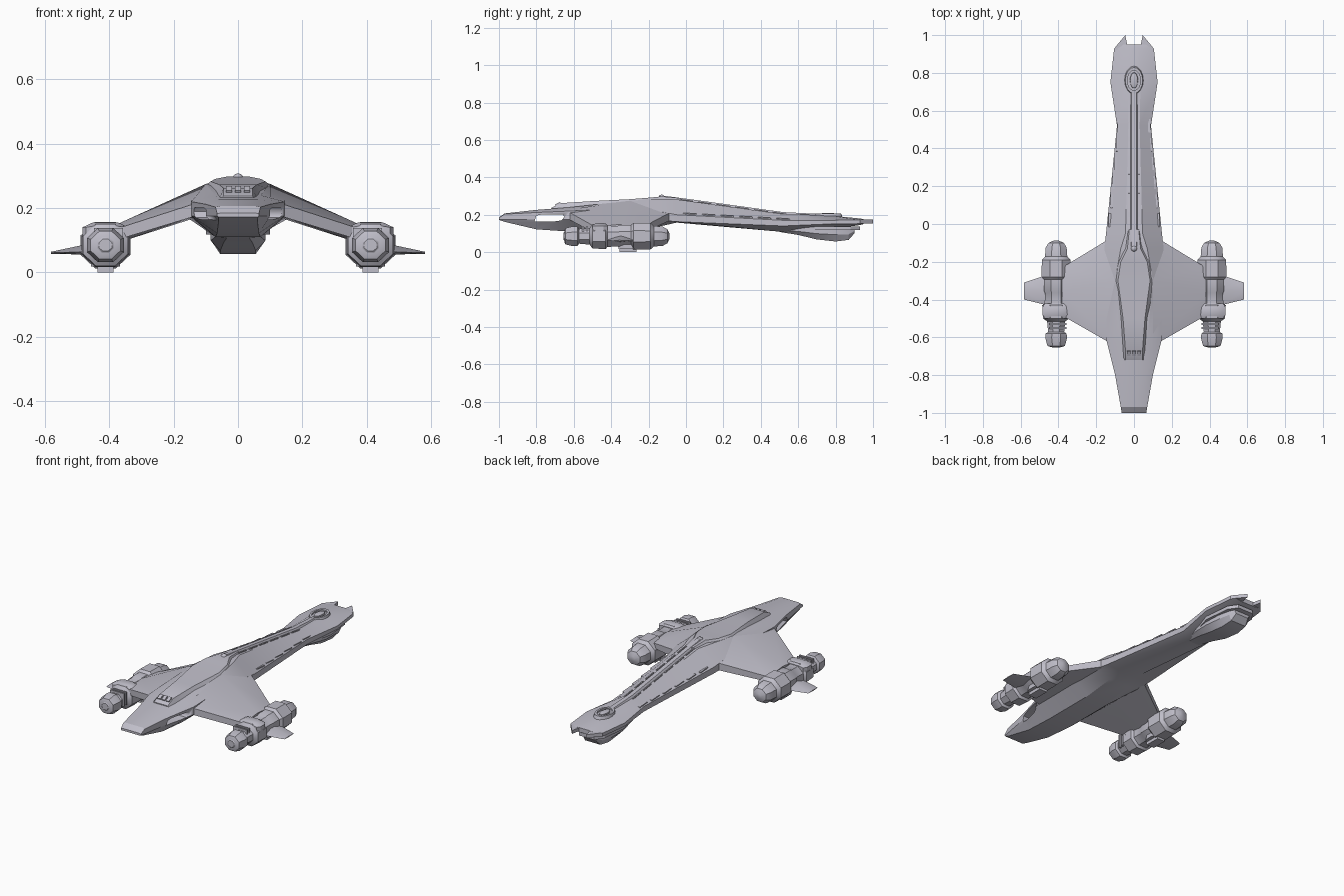
import bpy, bmesh, math
from mathutils import Vector, Matrix

cube = bpy.data.objects.get("Cube")
if cube:
    bpy.data.objects.remove(cube, do_unlink=True)

mat = bpy.data.materials.new("lilac_grey")
mat.use_nodes = True
colour = (0.53, 0.52, 0.59, 1)
mat.diffuse_color = colour
mat.node_tree.nodes["Principled BSDF"].inputs["Base Color"].default_value = colour


def finish(name, bm, angle=25):
    bmesh.ops.recalc_face_normals(bm, faces=bm.faces)
    mesh = bpy.data.meshes.new(name)
    bm.to_mesh(mesh)
    bm.free()
    mesh.materials.append(mat)
    ob = bpy.data.objects.new(name, mesh)
    bpy.context.collection.objects.link(ob)
    bpy.ops.object.select_all(action='DESELECT')
    ob.select_set(True)
    bpy.context.view_layer.objects.active = ob
    bpy.ops.object.shade_smooth_by_angle(angle=math.radians(angle))
    return ob


def loft(name, rings, angle=25):
    """Skin a list of equal closed rings and cap both ends."""
    bm = bmesh.new()
    rows = [[bm.verts.new(p) for p in ring] for ring in rings]
    n = len(rows[0])
    for a, b in zip(rows, rows[1:]):
        for i in range(n):
            j = (i + 1) % n
            bm.faces.new((a[i], a[j], b[j], b[i]))
    bm.faces.new(rows[0])
    bm.faces.new(rows[-1])
    return finish(name, bm, angle)


def ring(y, half):
    """Mirror a half section, listed top to bottom, about x = 0."""
    return [(x, y, z) for x, z in half] + [(-x, y, z) for x, z in reversed(half)]


def prism(name, outline, z0, z1):
    return loft(name, [[(x, y, z) for x, y in outline] for z in (z0, z1)])


def box(name, centre, size, rot=0):
    bm = bmesh.new()
    m = Matrix.Translation(centre) @ Matrix.Rotation(rot, 4, 'X') @ Matrix.Diagonal((*size, 1))
    bmesh.ops.create_cube(bm, size=1, matrix=m)
    return finish(name, bm)


def lathe(name, x, z, profile, sides=8, squash=0.93):
    rings = []
    for y, r in profile:
        turn = [math.tau * (i + 0.5) / sides for i in range(sides)]
        rings.append([(x + r * math.cos(t), y, z + squash * r * math.sin(t)) for t in turn])
    return loft(name, rings, 35)


# Hull: y, deck half width, deck z, chine half width, chine top, chine bottom, keel half width, keel z
stations = [
    (-1.0, .05, .185, .065, .183, .175, .06, .172),
    (-.97, .055, .207, .07, .203, .175, .06, .162),
    (-.80, .06, .226, .10, .212, .175, .065, .122),
    (-.62, .07, .24, .145, .22, .175, .07, .11),
    (-.30, .10, .275, .15, .235, .175, .07, .11),
    (-.13, .07, .285, .157, .215, .17, .06, .14),
    (-.05, .045, .282, .148, .20, .163, .05, .158),
    (.52, .03, .203, .09, .17, .14, .05, .108),
    (.75, .035, .198, .125, .17, .15, .06, .12),
    (.93, .03, .18, .105, .172, .152, .05, .145),
    (.95, .03, .176, .085, .172, .155, .05, .15),
]
hull = loft("hull", [ring(y, [(a, b), (c, d), (c, e), (f, g)])
                     for y, a, b, c, d, e, f, g in stations], 20)

# Side slot through the nose
slot_outline = [(-.81, .165), (-.80, .195), (-.77, .202), (-.66, .202),
                (-.65, .19), (-.665, .17), (-.70, .165)]
cutter = loft("slot_cutter", [[(x, y, z) for y, z in slot_outline] for x in (-.3, .3)])
cutter.hide_render = True
cut = hull.modifiers.new("slot", 'BOOLEAN')
cut.operation = 'DIFFERENCE'
cut.solver = 'EXACT'
cut.object = cutter
bpy.context.view_layer.objects.active = hull
bpy.ops.object.modifier_apply(modifier=cut.name)
bpy.data.objects.remove(cutter, do_unlink=True)

# Raised deck housing: y, top half width, base half width, top z, base z
housing = [
    (-.72, .045, .06, .237, .222), (-.67, .045, .064, .262, .222),
    (-.50, .058, .08, .273, .23), (-.30, .085, .128, .283, .25),
    (-.20, .07, .11, .291, .25), (-.13, .035, .07, .298, .25),
    (-.03, .025, .04, .289, .25),
]
loft("deck_housing", [ring(y, [(a, zt), (b, zb)]) for y, a, b, zt, zb in housing])
for i in range(3):
    box("deck_vent", ((i - 1) * .028, -.685, .258), (.02, .03, .008), .5)

# Dorsal ridge with dashed strips and a beacon
loft("dorsal_ridge", [ring(y, [(.012, z), (.02, z - .012)])
                      for y, z in ((-.12, .302), (0, .286), (.52, .214), (.70, .205))])
slope = -math.atan2(.072, .52)
for side in (-1, 1):
    for i in range(6):
        y = .0 + i * .1
        box("ridge_strip", (side * .027, y, .276 - .138 * y), (.006, .075, .008), slope)
        w = .14 - .095 * y
        box("edge_strip", (side * (w - .012), y + .02, .205 - .055 * y), (.012, .07, .006), slope / 2)
bm = bmesh.new()
bmesh.ops.create_uvsphere(bm, u_segments=10, v_segments=6, radius=.018,
                          matrix=Matrix.Translation((0, -.13, .29)))
finish("beacon", bm, 40)

# Oval collar and hatch on the tail head
oval = [math.tau * i / 16 for i in range(16)]
collar = []
for r, z in ((.035, .198), (.035, .207), (.046, .207), (.052, .185)):
    collar.append([(r * math.cos(t), .76 + 1.5 * r * math.sin(t), z) for t in oval])
bm = bmesh.new()
rows = [[bm.verts.new(p) for p in row] for row in collar]
for a, b in zip(rows, rows[1:]):
    for i in range(16):
        j = (i + 1) % 16
        bm.faces.new((a[i], a[j], b[j], b[i]))
finish("tail_collar", bm)
loft("tail_hatch", [[(r * math.cos(t), .76 + 2 * r * math.sin(t), z) for t in oval]
                    for r, z in ((.022, .19), (.02, .206), (.012, .21))])

# Lower pod under the tail head
pod = [(.50, .045, .035, .125, .108), (.60, .07, .045, .13, .092),
       (.70, .085, .055, .13, .068), (.80, .08, .055, .13, .057),
       (.87, .065, .05, .125, .066), (.90, .05, .04, .125, .10)]
loft("tail_pod", [ring(y, [(a, zt), (a, (zt + zb) / 2), (b, zb)]) for y, a, b, zt, zb in pod])
prism("tail_lower_plate", [(.06, .58), (.1, .72), (.085, .88), (.05, .93),
                           (-.05, .93), (-.085, .88), (-.1, .72), (-.06, .58)], .118, .138)

nacelle_profile = [
    (-.65, .036), (-.645, .05), (-.605, .062), (-.58, .06), (-.572, .046),
    (-.515, .052), (-.50, .076), (-.43, .08), (-.42, .066), (-.365, .064),
    (-.355, .07), (-.295, .07), (-.28, .084), (-.19, .082), (-.172, .064),
    (-.125, .06), (-.10, .044), (-.088, .015)]

for side, label in ((1, "left"), (-1, "right")):
    # Drooped wing
    root = [(-.645, .225), (-.30, .275), (-.06, .225), (-.06, .18), (-.30, .185), (-.645, .185)]
    tip = [(-.485, .135), (-.36, .148), (-.23, .135), (-.23, .105), (-.36, .09), (-.485, .10)]
    loft(label + "_wing", [[(side * x, y, z) for y, z in sec]
                           for x, sec in ((.10, root), (.38, tip))])
    # Engine nacelle
    x = side * .412
    lathe(label + "_nacelle", x, .085, nacelle_profile)
    lathe(label + "_intake_hub", x, .085, [(-.654, .022), (-.648, .03), (-.64, .03)])
    # Pylon cap on the nacelle
    loft(label + "_nacelle_cap", [[(x + a * w, y, z) for a, z in
                                   ((-1, .10), (-1, .14), (-.55, h), (.55, h), (1, .14), (1, .10))]
                                  for y, w, h in ((-.50, .06, .145), (-.48, .072, .155),
                                                  (-.44, .072, .155), (-.42, .06, .145))])
    for y in (-.55, -.53):
        box(label + "_intake_rib", (x - side * .01, y, .10), (.09, .01, .075))
    # Underside thruster block
    prism(label + "_thruster", [(x - .03, -.36), (x + .03, -.36), (x + .045, -.33),
                                (x + .045, -.29), (x + .03, -.26), (x - .03, -.26),
                                (x - .045, -.29), (x - .045, -.33)], .018, .06)
    box(label + "_thruster_foot", (x, -.31, .012), (.05, .09, .024))
    # Side fin
    fin_root = [(-.43, .065), (-.35, .09), (-.27, .065), (-.35, .055)]
    fin_tip = [(-.40, .061), (-.355, .064), (-.31, .061), (-.355, .058)]
    loft(label + "_fin", [[(side * fx, y, z) for y, z in sec]
                          for fx, sec in ((.46, fin_root), (.582, fin_tip))])
    # Tail prong
    prism(label + "_tail_prong", [(side * px, py) for px, py in
                                  ((.036, .92), (.036, .95), (.046, 1.0), (.104, .93), (.09, .92))],
          .154, .174)
